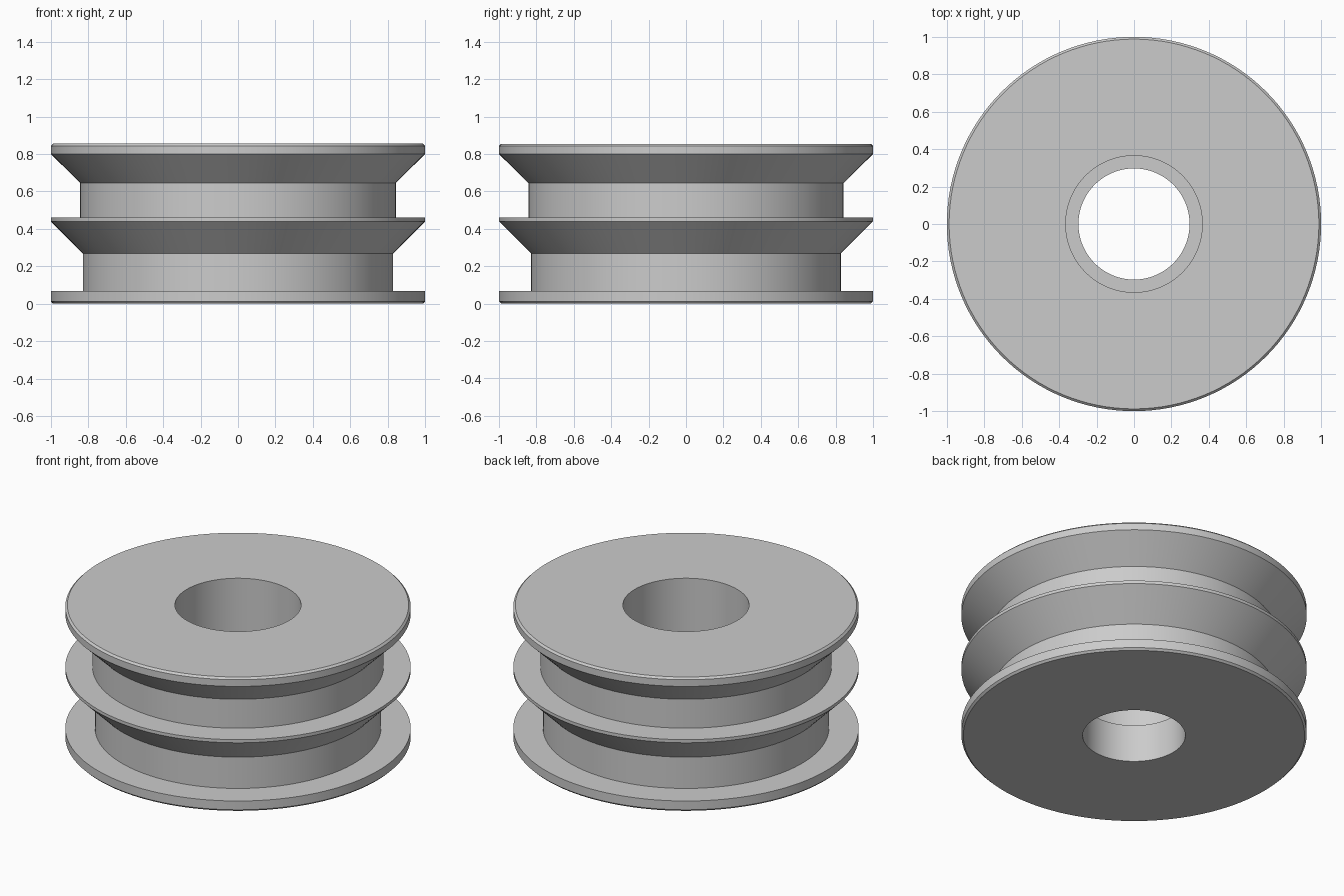
import bpy
import bmesh
import math
from mathutils import Matrix, Vector

cube = bpy.data.objects.get("Cube")
if cube:
    bpy.data.objects.remove(cube, do_unlink=True)

# Plain grey metal
grey = bpy.data.materials.new("light grey")
grey.use_nodes = True
colour = (0.6, 0.6, 0.6, 1)
grey.diffuse_color = colour
grey.node_tree.nodes["Principled BSDF"].inputs["Base Color"].default_value = colour


def lathe(name, profile, segments=128):
    """Revolve a closed (radius, height) outline around z."""
    bm = bmesh.new()
    verts = [bm.verts.new((r, 0, z)) for r, z in profile]
    edges = [bm.edges.new((a, b)) for a, b in zip(verts, verts[1:] + verts[:1])]
    bmesh.ops.spin(bm, geom=verts + edges, cent=(0, 0, 0), axis=(0, 0, 1),
                   angle=math.tau, steps=segments, use_merge=True)
    bmesh.ops.remove_doubles(bm, verts=bm.verts, dist=1e-5)
    bmesh.ops.recalc_face_normals(bm, faces=bm.faces)
    mesh = bpy.data.meshes.new(name)
    bm.to_mesh(mesh)
    bm.free()
    mesh.materials.append(grey)
    obj = bpy.data.objects.new(name, mesh)
    bpy.context.collection.objects.link(obj)
    bpy.context.view_layer.objects.active = obj
    obj.select_set(True)
    bpy.ops.object.shade_smooth_by_angle(angle=math.radians(20))
    obj.select_set(False)
    return obj


rim = 1.0
height = 0.855
bevel = 0.012

# Chamfered bottom flange and lower groove
lower = [(rim - bevel, 0), (rim, bevel), (rim, 0.068),
         (0.828, 0.068), (0.828, 0.268), (rim, 0.44)]
# Thin middle flange, upper groove and chamfered top flange
upper = [(rim, 0.46), (0.843, 0.46), (0.843, 0.645), (rim, 0.8),
         (rim, height - bevel), (rim - bevel, height)]
# Counterbore from the top, with a narrower hole below its ledge
bore = [(0.365, height), (0.365, 0.24), (0.297, 0.24), (0.297, 0)]

lathe("double_groove_pulley", lower + upper + bore)
